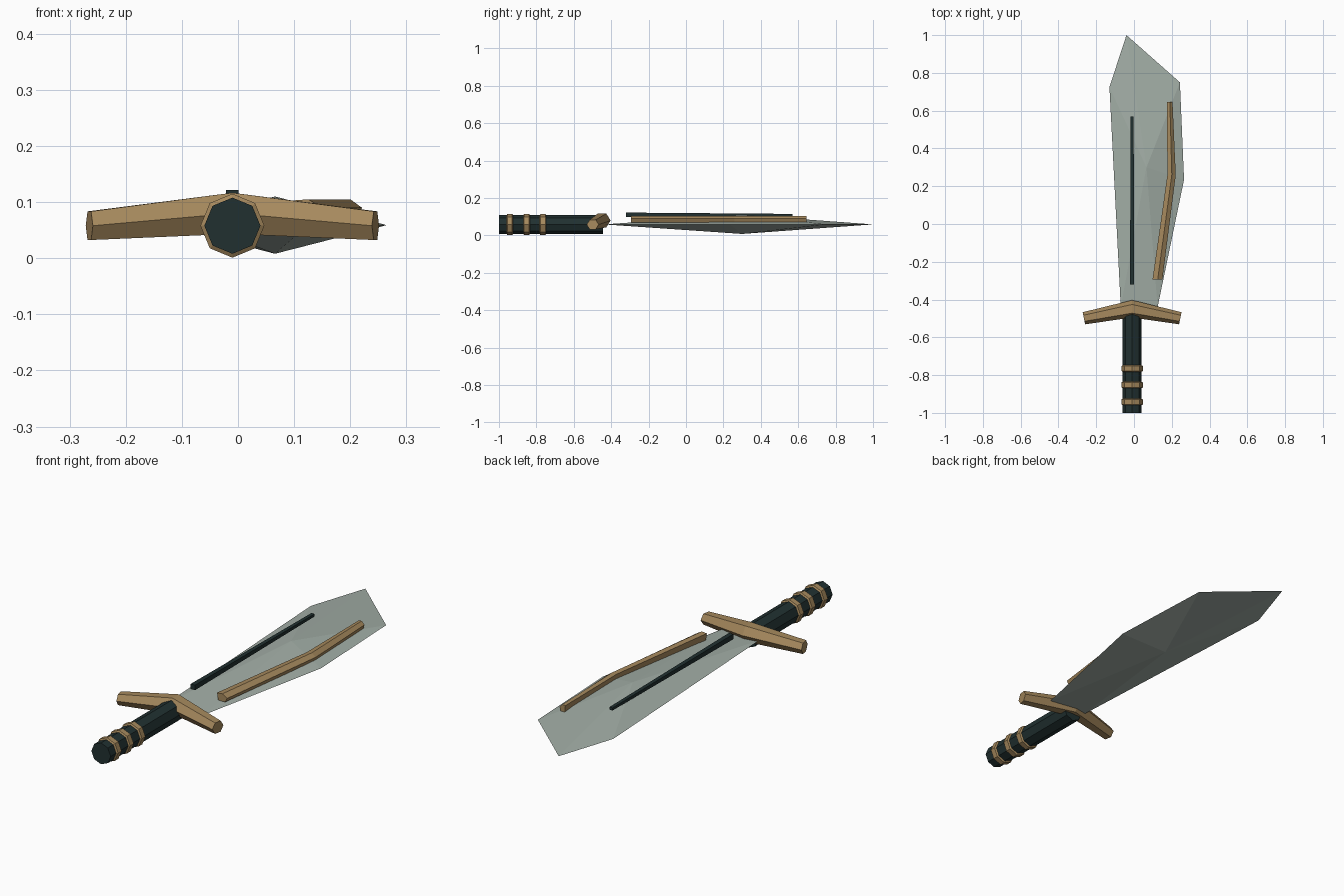
import bpy, math
from mathutils import Vector

if "Cube" in bpy.data.objects:
    bpy.data.objects.remove(bpy.data.objects["Cube"])

CX, CZ = -0.01, 0.058


def material(name, rgb):
    m = bpy.data.materials.new(name)
    m.diffuse_color = (*rgb, 1)
    m.use_nodes = True
    m.node_tree.nodes["Principled BSDF"].inputs["Base Color"].default_value = m.diffuse_color
    return m


STEEL = material("steel", (0.36, 0.42, 0.38))
BRASS = material("brass", (0.38, 0.25, 0.11))
DARK = material("dark_leather", (0.015, 0.03, 0.03))


def make(name, verts, faces, mat):
    mesh = bpy.data.meshes.new(name)
    mesh.from_pydata(verts, [], faces)
    mesh.materials.append(mat)
    ob = bpy.data.objects.new(name, mesh)
    bpy.context.collection.objects.link(ob)
    # consistent outward normals
    import bmesh
    bm = bmesh.new()
    bm.from_mesh(mesh)
    bmesh.ops.recalc_face_normals(bm, faces=bm.faces)
    bm.to_mesh(mesh)
    bm.free()
    return ob


def loft(name, sections, mat):
    """Bridge equal-length vertex loops and cap both ends."""
    n, k = len(sections[0]), len(sections)
    verts = [v for s in sections for v in s]
    faces = [(j * n + i, j * n + (i + 1) % n, (j + 1) * n + (i + 1) % n, (j + 1) * n + i)
             for j in range(k - 1) for i in range(n)]
    faces += [tuple(range(n)), tuple(range((k - 1) * n, k * n))]
    return make(name, verts, faces, mat)


def octagon(y, r):
    return [(CX + r * math.cos(i * math.pi / 4), y, CZ + r * math.sin(i * math.pi / 4))
            for i in range(8)]


# Blade: flat outline raised to a point on each face
outline = [(-0.04, 1.0), (0.243, 0.75), (0.265, 0.235),
           (0.125, -0.44), (-0.07, -0.44), (-0.13, 0.725)]
verts = [(x, y, 0.059) for x, y in outline] + [(0.066, 0.3, 0.11), (0.066, 0.3, 0.008)]
faces = [(i, (i + 1) % 6, apex) for i in range(6) for apex in (6, 7)]
make("blade", verts, faces, STEEL)

# Grip and its bands
loft("grip", [octagon(-1.0, 0.05), octagon(-0.445, 0.05)], DARK)
for i, y in enumerate((-0.765, -0.852, -0.942)):
    loft(f"grip_band_{i + 1}", [octagon(y + dy, r) for dy, r in
         ((-0.018, 0.049), (-0.013, 0.057), (0.013, 0.057), (0.018, 0.049))], BRASS)

# Crossguard: six-sided bar, swept back and thinner at the ends
guard = []
for dx, y, z, r, lean in ((-0.255, -0.499, 0.058, 0.032, -0.2),
                          (0, -0.449, 0.080, 0.046, 0),
                          (0.255, -0.499, 0.058, 0.032, 0.2)):
    ring = []
    for i in range(6):
        a = i * math.pi / 3
        oy, oz = r * math.cos(a), r * math.sin(a) * 0.92
        ring.append((CX + dx + lean * oy, y + oy, z + oz))
    guard.append(ring)
loft("crossguard", guard, BRASS)

# Dark groove strip along the blade
loft("groove_strip", [[(CX + sx * w, y, z) for sx, z in ((-1, lo), (1, lo), (1, hi), (-1, hi))]
     for y, w, lo, hi in ((-0.32, 0.011, 0.098, 0.122), (0.57, 0.008, 0.103, 0.115))], DARK)

# Brass edge strip, bent to follow the cutting edge
profile = [(-1, 0.103), (0.05, 0.105), (1, 0.09), (0.6, 0.070), (-0.8, 0.070)]
loft("edge_strip", [[(x + px * w, y, pz) for px, pz in profile]
     for x, y, w in ((0.124, -0.295, 0.026), (0.199, 0.26, 0.022), (0.189, 0.645, 0.015))], BRASS)
